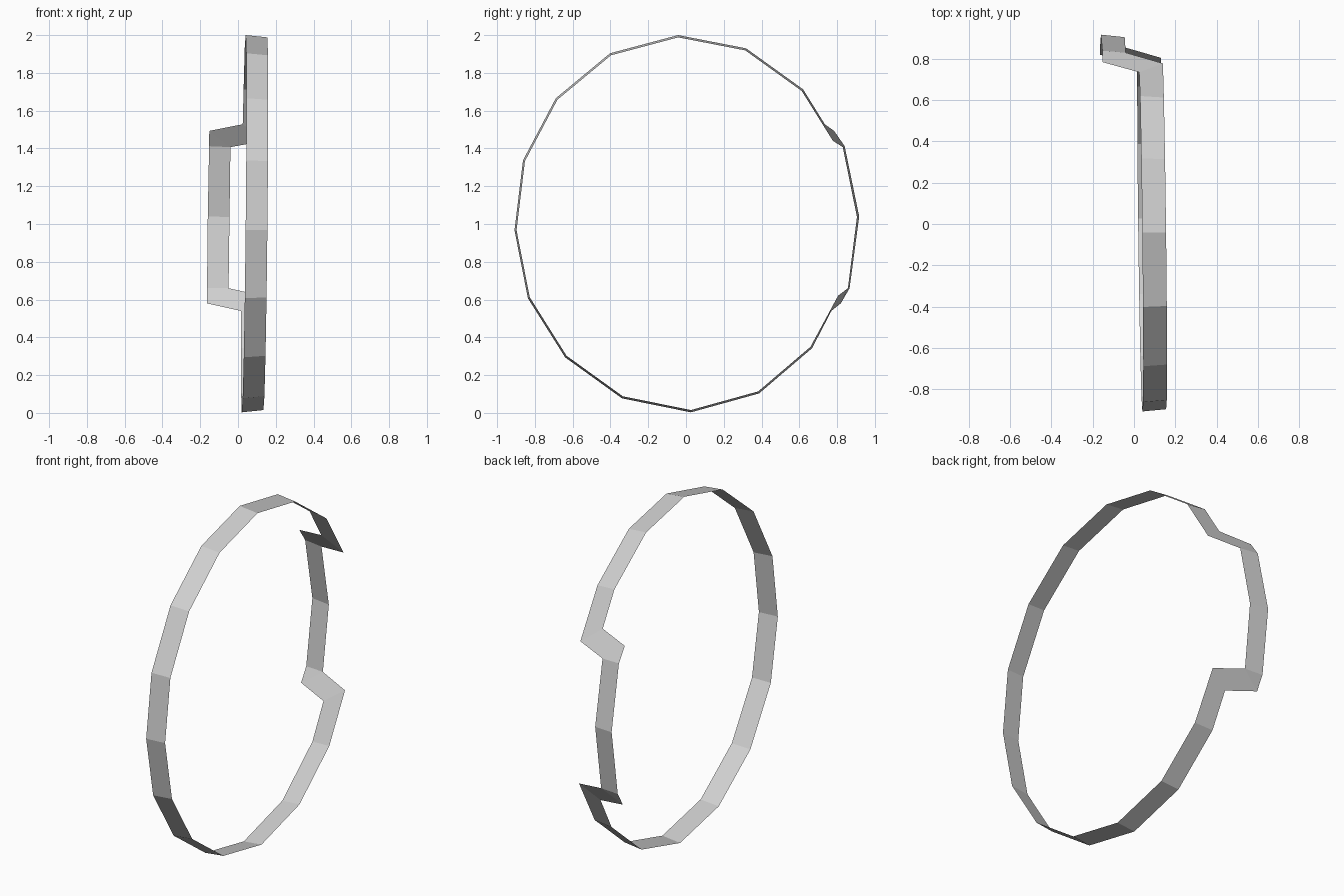
import bpy
import bmesh
from mathutils import Vector

default = bpy.data.objects.get("Cube")
if default:
    bpy.data.objects.remove(default, do_unlink=True)

# Single flat colour
grey = bpy.data.materials.new("light_grey")
grey.use_nodes = True
colour = (0.62, 0.62, 0.62, 1)
grey.diffuse_color = colour
grey.node_tree.nodes["Principled BSDF"].inputs["Base Color"].default_value = colour

WIDTH = 0.115   # band width along x
TAPER = 0.988   # right edge is slightly smaller than the left edge

# Main hoop outline (y, z), from the upper back over the top to the lower back
HOOP = [(0.62, 1.713), (0.318, 1.93), (-0.042, 2.0), (-0.402, 1.904),
        (-0.689, 1.666), (-0.863, 1.337), (-0.908, 0.967), (-0.837, 0.607),
        (-0.64, 0.294), (-0.339, 0.077), (0.026, 0.003), (0.387, 0.103),
        (0.667, 0.342)]


def hoop_pair(y, z):
    """Both edges of the slightly tilted, slightly conical band."""
    x = 0.03 + 0.01 * (z - 1) - 0.012 * y
    return (Vector((x, y, z)),
            Vector((x + WIDTH, y * TAPER, 1 + (z - 1) * TAPER)))


# Offset section at the back, with a slanted step at each end
lower_d = Vector((-0.05, 0.857, 0.66))
upper_d = Vector((-0.04, 0.83, 1.407))
pairs = [hoop_pair(*p) for p in HOOP]
pairs += [
    (Vector((0.015, 0.77, 0.54)), Vector((0.13, 0.805, 0.62))),
    (Vector((-0.165, 0.82, 0.58)), lower_d),
    (Vector((-0.164, 0.866, 0.66)), lower_d),
    (Vector((-0.16, 0.917, 1.04)), Vector((-0.045, 0.905, 1.037))),
    (Vector((-0.153, 0.84, 1.412)), upper_d),
    (Vector((-0.152, 0.784, 1.493)), upper_d),
    (Vector((0.025, 0.735, 1.528)), Vector((0.14, 0.778, 1.44))),
]

# Sweep the edge pairs into one closed thin band
bm = bmesh.new()
shared = {}


def vert(p):
    key = tuple(p)
    if key not in shared:
        shared[key] = bm.verts.new(p)
    return shared[key]


for (l0, r0), (l1, r1) in zip(pairs, pairs[1:] + pairs[:1]):
    corners = [vert(l0), vert(l1), vert(r1), vert(r0)]
    bm.faces.new(list(dict.fromkeys(corners)))

mesh = bpy.data.meshes.new("stepped_ring_band")
bm.to_mesh(mesh)
bm.free()
mesh.materials.append(grey)
band = bpy.data.objects.new("stepped_ring_band", mesh)
bpy.context.collection.objects.link(band)
